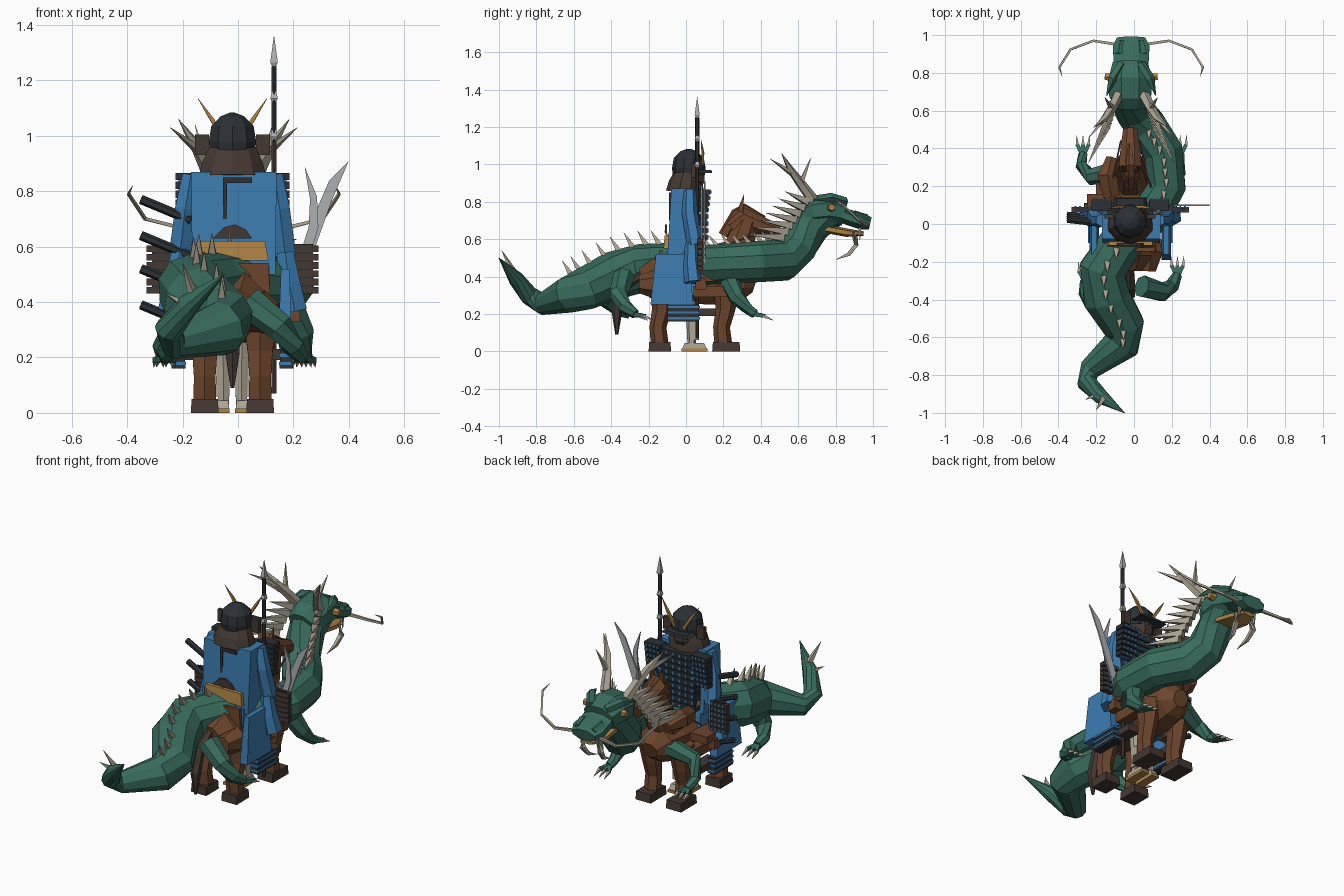
import bpy, bmesh, math
from mathutils import Vector as V

def mat(name, r, g, b):
    m = bpy.data.materials.new(name)
    m.diffuse_color = (r, g, b, 1)
    return m

GREEN, BLUE = mat("green", .04, .15, .11), mat("blue", .045, .2, .43)
BROWN, DARK = mat("brown", .15, .06, .025), mat("dark", .025, .03, .035)
BONE, GOLD = mat("bone", .42, .38, .3), mat("gold", .42, .23, .06)
UMBER, STEEL = mat("umber", .06, .04, .032), mat("steel", .42, .43, .44)
CX = -.02  # rider and horse centre line

def finish(name, bm, m):
    bmesh.ops.recalc_face_normals(bm, faces=bm.faces)
    me = bpy.data.meshes.new(name)
    bm.to_mesh(me)
    bm.free()
    me.materials.append(m)
    o = bpy.data.objects.new(name, me)
    bpy.context.collection.objects.link(o)
    return o

def tube(name, pts, m, n=6, flat=1.0):
    """Loft rings along points (x, y, z, radius); flat scales the up direction."""
    bm, P = bmesh.new(), [V(p[:3]) for p in pts]
    d = P[-1] - P[0]
    ref = V((0, 1, 0)) if abs(d.z) > .85 * d.length else V((0, 0, 1))
    rings = []
    for i, p in enumerate(P):
        t = (P[min(i + 1, len(P) - 1)] - P[max(i - 1, 0)]).normalized()
        s = t.cross(ref).normalized()
        u = s.cross(t)
        r = max(pts[i][3], .0008)
        rings.append([bm.verts.new(p + r * (s * math.cos(a) + u * flat * math.sin(a)))
                      for a in [2 * math.pi * (k + .5) / n for k in range(n)]])
    for a, b in zip(rings, rings[1:]):
        for k in range(n):
            bm.faces.new((a[k], a[(k + 1) % n], b[(k + 1) % n], b[k]))
    bm.faces.new(rings[0])
    bm.faces.new(rings[-1])
    return finish(name, bm, m)

def block(name, x, y, z, m, top=(1, 1)):
    """Box from ranges, with its top face scaled."""
    bm = bmesh.new()
    c, h = [(q[0] + q[1]) / 2 for q in (x, y, z)], [(q[1] - q[0]) / 2 for q in (x, y, z)]
    bmesh.ops.create_cube(bm, size=2)
    for v in bm.verts:
        k = top if v.co.z > 0 else (1, 1)
        v.co = V((c[0] + v.co.x * h[0] * k[0], c[1] + v.co.y * h[1] * k[1], c[2] + v.co.z * h[2]))
    return finish(name, bm, m)

def spike(name, a, b, r, m=BONE, n=4):
    return tube(name, [(*a, r), (*b, 0)], m, n)

def sheet(name, pts, y, th, m):
    """Outline in the xz plane, extruded along y."""
    bm = bmesh.new()
    f = bm.faces.new([bm.verts.new((x, y - th / 2, z)) for x, z in pts])
    e = bmesh.ops.extrude_face_region(bm, geom=[f])["geom"]
    bmesh.ops.translate(bm, verts=[v for v in e if isinstance(v, bmesh.types.BMVert)], vec=(0, th, 0))
    return finish(name, bm, m)

# Dragon body, neck and tail
body = [(-.02, .74, .75, .115), (-.015, .67, .67, .1), (.0, .6, .56, .105), (.06, .52, .49, .115), (.155, .38, .48, .11),
        (.175, .2, .47, .105), (.09, .05, .46, .11), (-.07, -.1, .46, .12), (-.165, -.24, .445, .13),
        (-.145, -.39, .405, .13), (-.055, -.54, .335, .115), (-.06, -.63, .305, .1), (-.235, -.77, .255, .06),
        (-.25, -.84, .3, .052), (-.18, -.91, .39, .042), (-.05, -1, .5, .002)]
tube("dragon_body", body, GREEN, 10)
for i in range(6, 11):  # spine spikes
    for f in (.25, .75):
        x, y, z, r = [body[i][k] + (body[i + 1][k] - body[i][k]) * f for k in range(4)]
        spike("spine_spike", (x, y, z + r * .85), (x, y - .055, z + r + .07), .024)
for i in range(3, 6):
    for f in (.2, .5, .8):
        x, y, z, r = [body[i][k] + (body[i + 1][k] - body[i][k]) * f for k in range(4)]
        spike("spine_spike", (x, y, z + r * .85), (x, y - .05, z + r + .05), .02)
spike("tail_spike", (-.16, -.92, .42), (-.2, -.985, .54), .022)
spike("tail_spike", (-.19, -.9, .39), (-.26, -.93, .43), .02)

# Dragon head: skull, snout, jaw
tube("dragon_skull", [(-.02, .62, .73, .08), (-.02, .68, .75, .12), (-.02, .77, .76, .125), (-.02, .85, .74, .1)], GREEN, 8, .75)
tube("snout", [(-.015, .8, .75, .1), (-.015, .86, .72, .1), (-.015, .94, .695, .105), (-.015, .985, .685, .08)], GREEN, 8, .45)
tube("lower_jaw", [(-.015, .73, .66, .08), (-.015, .86, .635, .075), (-.015, .95, .63, .04)], GOLD, 6, .3)
for s in (-1, 1):
    X = lambda d: -.015 + s * d
    tube("nostril", [(X(.06), .9, .725, .03), (X(.05), .97, .715, .018)], GREEN, 5)
    tube("brow", [(X(.05), .85, .8, .025), (X(.1), .77, .825, .025), (X(.13), .68, .81, .003)], GREEN, 5)
    tube("dragon_eye", [(X(.085), .775, .77, .028), (X(.14), .78, .77, .018)], GOLD, 6)
    tube("whisker", [(X(.07), .95, .68, .011), (X(.2), .97, .67, .009), (X(.32), .925, .7, .008),
                     (X(.38), .83, .79, .007), (X(.365), .78, .82, 0)], BONE, 4)
    tube("beard", [(X(.05), .9, .635, .016), (X(.06), .91, .57, .017), (X(.05), .87, .52, .013), (X(.04), .8, .49, 0)], BONE, 4)
    spike("fang", (X(.05), .93, .67), (X(.055), .93, .59), .012)
    # antlers
    tube("antler", [(X(.07), .68, .81, .03), (X(.1), .62, .89, .026), (X(.14), .56, .97, .02), (X(.2), .51, 1.06, 0)], BONE, 5)
    spike("antler_tine", (X(.1), .61, .89), (X(.14), .67, 1.04), .02)
    spike("antler_tine", (X(.13), .57, .95), (X(.23), .45, 1.03), .018)
    # mane fan
    for k in range(7):
        z = .8 - k * .032
        spike("mane_spike", (X(.085 + .007 * k), .65 - .022 * k, z), (X(.15 + .013 * k), .53 - .035 * k, z + .055 - .006 * k), .028)

# Dragon legs with claws
def leg(pts):
    tube("dragon_leg", pts, GREEN, 7)
    x, y, z, _ = pts[-1]
    for k in (-1, 0, 1):
        tube("toe", [(x, y - .01, z, .017), (x + .03 * k, y + .05, z - .01, .013)], GREEN, 4)
        spike("claw", (x + .03 * k, y + .045, z - .01), (x + .034 * k, y + .1, z - .035), .012)
leg([(.17, .22, .42, .06), (.23, .27, .29, .045), (.24, .34, .22, .028), (.245, .37, .2, .025)])
leg([(-.06, .29, .38, .06), (-.23, .25, .32, .045), (-.28, .31, .24, .03), (-.27, .37, .2, .025)])
leg([(.04, -.33, .4, .06), (.15, -.36, .31, .052), (.2, -.33, .24, .04), (.23, -.27, .2, .026)])
leg([(-.17, -.4, .36, .07), (-.22, -.42, .27, .05), (-.26, -.36, .22, .035), (-.26, -.3, .2, .026)])

# Horse
tube("horse_body", [(CX, -.24, .38, .07), (CX, -.17, .39, .125), (CX, 0, .37, .125), (CX, .2, .37, .13), (CX, .31, .38, .11), (CX, .37, .36, .05)], BROWN, 8)
for s in (-1, 1):
    tube("horse_haunch", [(CX + s * .09, -.25, .36, .05), (CX + s * .095, -.15, .36, .085), (CX + s * .09, -.06, .35, .06)], BROWN, 7)
tube("horse_neck", [(CX, .22, .42, .1), (CX, .28, .55, .085), (CX, .33, .7, .065)], BROWN, 8)
tube("horse_head", [(CX, .24, .66, .045), (CX, .31, .71, .065), (CX, .4, .67, .055), (CX, .5, .64, .04)], BROWN, 8)
tube("horse_mane", [(CX, .2, .62, .03), (CX, .27, .74, .03), (CX, .31, .77, .022), (CX, .42, .71, .015)], BROWN, 5)
tube("horse_tail", [(CX, -.22, .42, .02), (CX, -.33, .35, .03), (CX, -.37, .22, .03), (CX, -.37, .09, .008)], UMBER, 6)
for s in (-1, 1):
    spike("horse_ear", (CX + s * .03, .29, .75), (CX + s * .04, .31, .84), .022, BROWN)
    tube("rein", [(CX + s * .05, .44, .65, .006), (CX + s * .09, .25, .58, .006), (CX + s * .15, .1, .45, .006)], UMBER, 4)
    for y in (-.14, .2):
        x = CX + s * .1
        tube("horse_leg", [(x, y + .02, .37, .075), (x, y + .01, .22, .052), (x, y - .01, .13, .045), (x, y, .03, .048)], BROWN, 6)
        block("hoof", (x - .05, x + .05), (y - .06, y + .06 + .03 * (y > 0)), (0, .05), UMBER, (.95, .95))
    # saddle flaps and stirrup
    x = CX + s * .15
    block("saddle_flap", sorted((x - s * .03, x + s * .08)), (.02, .16), (.375, .42), BROWN)
    block("saddle_flap", sorted((x - s * .03, x + s * .03)), (.04, .24), (.29, .35), BROWN)
    block("stirrup", sorted((x - s * .03, x + s * .04)), (.0, .16), (.19, .23), UMBER)
tube("shoulder_bag", [(-.12, .15, .52, .05), (-.14, .26, .54, .06), (-.12, .35, .52, .03)], BROWN, 6)

# Rider: robe, skirt, sash
block("torso", (-.165, .135), (-.1, .07), (.5, .87), BLUE, (1.03, .75))
block("robe_skirt", (-.15, .12), (-.13, .09), (.3, .53), BLUE, (.95, .8))
block("sash", (-.145, .11), (-.12, .1), (.55, .62), GOLD, (.9, .95))
sheet("saddle_back", [(-.08, .36), (.12, .36), (.11, .54), (-.07, .54)], -.135, .02, BROWN)
sheet("back_crest", [(-.09, .63), (.05, .63), (.03, .66), (-.01, .68), (-.05, .67)], -.107, .012, UMBER)
sheet("back_cord", [(-.055, .85), (.05, .85), (.05, .83), (-.04, .83), (-.04, .7), (-.055, .7)], -.085, .012, DARK)
for s in (-1, 1):
    X = lambda d: CX + s * d
    # thigh guard panels
    block("thigh_guard", sorted((X(.165), X(.215))), (-.19, .04), (.25, .52), BLUE, (.6, .75))
    block("thigh_guard_trim", sorted((X(.17), X(.22))), (-.1, .07), (.16, .25), DARK, (.9, .95))
    for k in range(3):
        block("thigh_lacing", sorted((X(.168), X(.224))), (-.1, .075), (.172 + .03 * k, .184 + .03 * k), BLUE)
    # sleeves, forearms, hands
    tube("upper_arm", [(X(.15), .02, .86, .035), (X(.17), .02, .74, .042), (X(.19), .05, .57, .045)], BLUE, 6)
    tube("sleeve", [(X(.19), .03, .58, .035), (X(.205), .03, .47, .045), (X(.225), .04, .37, .05)], BLUE, 6)
    block("hand", sorted((X(.2), X(.245))), (.05, .11), (.33, .39), BROWN, (.9, .9))
    # legs and sandals
    tube("shin", [(X(.035), .03, .3, .035), (X(.032), .03, .08, .024), (X(.032), .03, .03, .022)], BONE, 6)
    block("shin_guard", sorted((X(.01), X(.06))), (.02, .07), (.06, .18), BONE, (.9, 1))
    block("foot", sorted((X(.012), X(.055))), (-.02, .11), (.015, .045), BONE, (.85, .8))
    block("sandal", sorted((X(.01), X(.06))), (-.025, .115), (0, .016), GOLD)
    # shoulder and arm lamellae
    for k in range(6):
        z = .84 - .032 * k
        block("shoulder_plate", sorted((X(.1), X(.205))), (.07, .13 - .004 * k), (z, z + .026), DARK)
        z = .43 + .03 * k
        block("arm_plate", sorted((X(.2), X(.31))), (.06, .09), (z, z + .024), UMBER)
        for j in range(4):
            block("arm_lacing", sorted((X(.21 + .025 * j), X(.22 + .025 * j))), (.085, .095), (z + .004, z + .02), BLUE)
            z2, d = .84 - .032 * k, .11 + .024 * j
            block("shoulder_lacing", sorted((X(d), X(d + .01))), (.1, .135 - .004 * k), (z2 + .005, z2 + .021), BLUE)
    block("shoulder_backing", sorted((X(.1), X(.195))), (.08, .1), (.68, .86), BLUE)
    block("arm_backing", sorted((X(.22), X(.29))), (.065, .085), (.44, .61), DARK)

# Chest lamellae with lacing
for k in range(9):
    z = .52 + .037 * k
    block("chest_plate", (-.14, .1), (.05, .115), (z, z + .032), DARK)
    for j in range(6):
        x = -.125 + .042 * j
        block("chest_lacing", (x - .006, x + .006), (.11, .121), (z + .006, z + .026), BLUE)

# Head, mask, helmet
tube("neck", [(CX, .01, .84, .06), (CX, .01, .93, .06)], UMBER, 8)
tube("face_mask", [(CX, .03, .87, .05), (CX, .04, .91, .065), (CX, .03, .97, .07)], UMBER, 8)
tube("neck_guard", [(CX, -.005, .85, .128), (CX, 0, .9, .115), (CX, .01, .955, .088)], UMBER, 10, .8)
tube("helmet", [(CX, .015, .94, .085), (CX, .015, .98, .09), (CX, .015, 1.035, .08), (CX, .015, 1.07, .045), (CX, .015, 1.083, .01)], DARK, 10)
block("visor", (-.11, .07), (.06, .14), (.955, .97), DARK, (.8, .9))
for s in (-1, 1):
    X = lambda d: CX + s * d
    tube("helmet_horn", [(X(.03), .09, .99, .01), (X(.075), .09, 1.06, .01), (X(.125), .08, 1.135, 0)], GOLD, 4)
    block("helmet_wing", sorted((X(.085), X(.135))), (.03, .05), (.93, 1.005), UMBER)

# Spear
tube("spear_shaft", [(.13, .06, .07, .01), (.13, .06, 1.0, .01)], UMBER, 6)
tube("spear_grip", [(.13, .06, .98, .011), (.13, .06, 1.25, .011)], DARK, 6)
for z, h in ((1.25, .11), (1.12, .07), (.98, .07)):
    tube("spear_head", [(.13, .06, z, .01), (.13, .06, z + .015, .019), (.13, .06, z + h, 0)], STEEL, 4)

# Scabbards and blades
for k, z in enumerate((.77, .64, .52, .39)):
    tube("scabbard", [(-.35, .02 + .01 * k, z, .017), (-.17, .0 + .01 * k, z - .075, .017)], DARK, 6)
sheet("long_blade", [(.19, .48), (.23, .47), (.29, .63), (.34, .77), (.4, .91), (.33, .84), (.26, .68)], .1, .008, STEEL)
sheet("short_blade", [(.2, .5), (.24, .5), (.29, .67), (.285, .78), (.24, .89), (.26, .77), (.255, .67)], .085, .008, STEEL)
